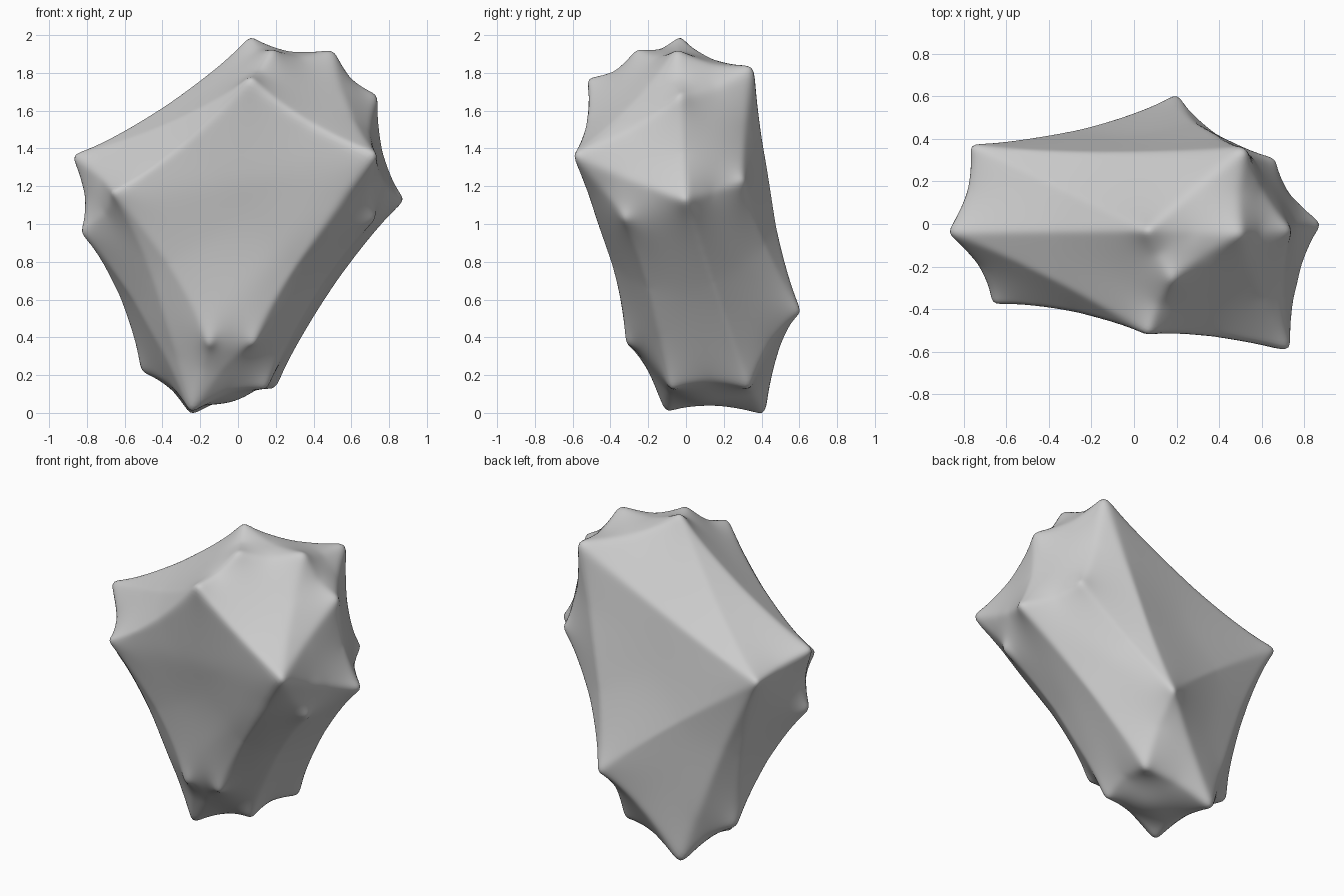
import bpy
import bmesh
import math
from mathutils import Vector
from mathutils.bvhtree import BVHTree
from mathutils.kdtree import KDTree

default_cube = bpy.data.objects.get("Cube")
if default_cube:
    bpy.data.objects.remove(default_cube, do_unlink=True)

# Pointed corners of the rock, grouped by region
crown = [(.06, -.03, 2), (.18, -.26, 1.93), (.5, -.05, 1.93),
         (.52, .36, 1.85), (.06, -.52, 1.78), (.73, -.03, 1.69)]
shoulder = [(.73, -.6, 1.38), (.87, 0, 1.14), (.65, .3, 1.24), (.71, -.32, 1.04),
            (-.87, -.04, 1.38), (-.65, -.37, 1.18), (-.76, .37, 1.29), (-.82, -.07, .97)]
belly = [(.2, .6, .56), (-.15, -.31, .4), (.08, -.31, .4), (-.51, .22, .25)]
foot = [(.2, .33, .16), (.15, -.08, .16), (-.01, .1, .06), (-.25, -.11, .03), (-.25, .42, .01)]
corners = [Vector(c) for c in crown + shoulder + belly + foot]
centre = Vector((0, 0, 1))


def point_finder(points):
    tree = KDTree(len(points))
    for i, p in enumerate(points):
        tree.insert(p, i)
    tree.balance()
    return tree


def faceted_hull(points):
    """Solid spanning the corners: a ray target, and points along its sharp ridges."""
    bm = bmesh.new()
    for p in points:
        bm.verts.new(p)
    hull = bmesh.ops.convex_hull(bm, input=bm.verts[:])
    loose = [v for v in hull["geom_interior"] if isinstance(v, bmesh.types.BMVert)]
    bmesh.ops.delete(bm, geom=loose, context="VERTS")
    bmesh.ops.recalc_face_normals(bm, faces=bm.faces[:])
    steps = 60
    ridge_points = []
    for edge in bm.edges:
        if edge.calc_face_angle(0) > .3:
            a, b = (v.co for v in edge.verts)
            ridge_points += [a.lerp(b, i / steps) for i in range(steps + 1)]
    tree = BVHTree.FromBMesh(bm)
    bm.free()
    return tree, point_finder(ridge_points)


def soften(bm, verts, times):
    for _ in range(times):
        bmesh.ops.smooth_vert(bm, verts=verts, factor=.5,
                              use_axis_x=True, use_axis_y=True, use_axis_z=True)


# Wrap a fine ball on the facets, with ridges sagging between flared corners
facets, ridges = faceted_hull(corners)
tips = point_finder(corners)
bm = bmesh.new()
bmesh.ops.create_icosphere(bm, subdivisions=7, radius=1)
panels = []
for v in bm.verts:
    ray = v.co.normalized()
    hit = facets.ray_cast(centre, ray)[0]
    distance = tips.find(hit)[2]
    flare = .025 * math.exp(-distance / .06)
    sag = .05 * (1 - math.exp(-distance / .2))
    v.co = hit + ray * (flare - sag)
    if ridges.find(hit)[2] > .025:
        panels.append(v)

# Stretch the faces smooth between the ridges, then wear the ridges a little
soften(bm, panels, 80)
soften(bm, bm.verts[:], 4)
ground = min(v.co.z for v in bm.verts)
bmesh.ops.translate(bm, verts=bm.verts[:], vec=(0, 0, -ground))
for face in bm.faces:
    face.smooth = True

mesh = bpy.data.meshes.new("rock")
bm.to_mesh(mesh)
bm.free()
rock = bpy.data.objects.new("rock", mesh)
bpy.context.collection.objects.link(rock)

# Plain stone colour
stone = bpy.data.materials.new("stone_grey")
stone.use_nodes = True
grey = (.6, .6, .6, 1)
stone.diffuse_color = grey
stone.node_tree.nodes["Principled BSDF"].inputs["Base Color"].default_value = grey
mesh.materials.append(stone)
